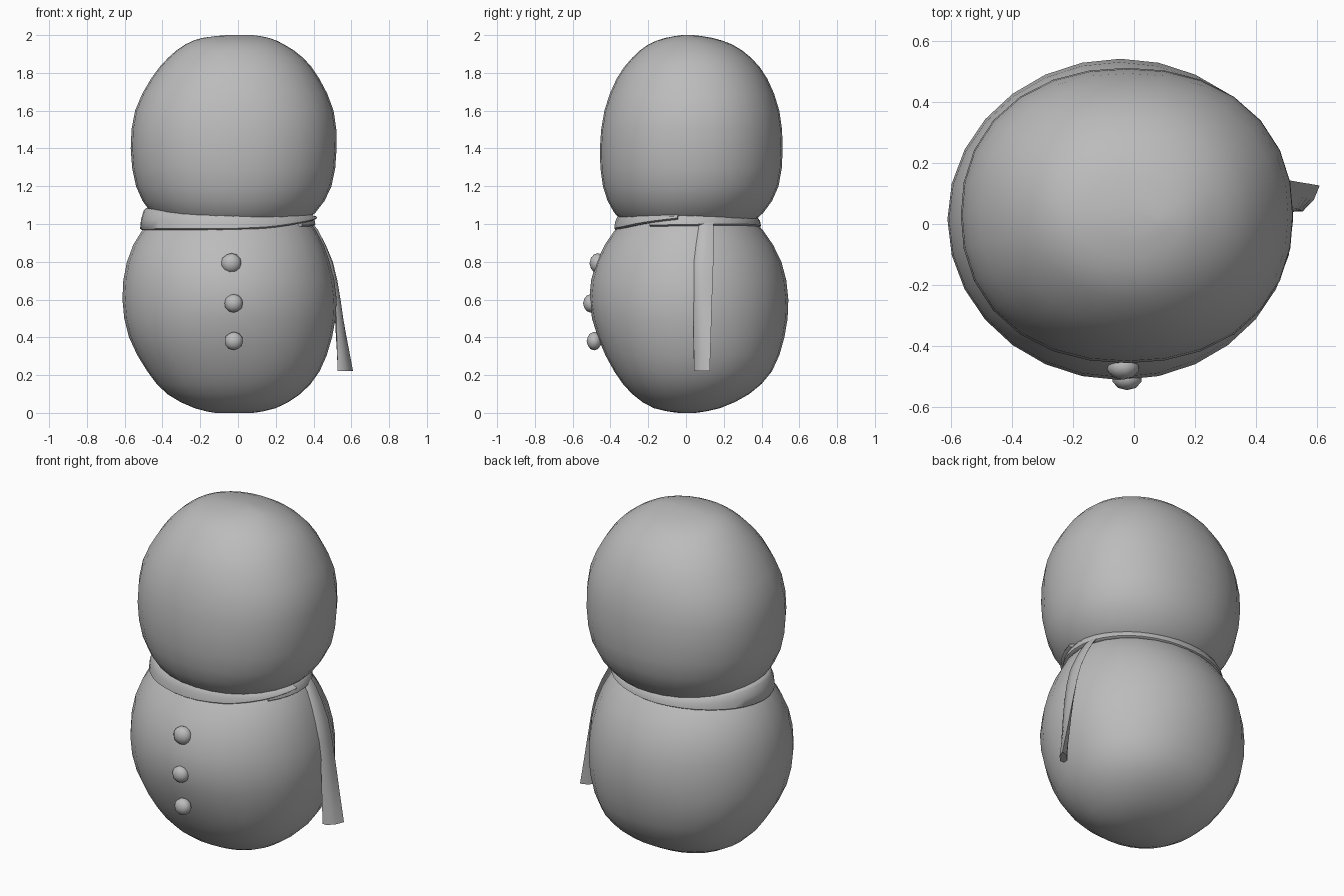
import bpy, bmesh
from math import sin, cos, pi, radians, copysign
from mathutils import Vector

cube = bpy.data.objects.get("Cube")
if cube:
    bpy.data.objects.remove(cube, do_unlink=True)

# One plain grey for everything
grey = bpy.data.materials.new("plain grey")
grey.use_nodes = True
GREY = (0.5, 0.5, 0.5, 1)
grey.diffuse_color = GREY
grey.node_tree.nodes["Principled BSDF"].inputs["Base Color"].default_value = GREY


def finish(name, bm, angle=45):
    """Turn a bmesh into a smooth-shaded object."""
    bmesh.ops.recalc_face_normals(bm, faces=bm.faces)
    mesh = bpy.data.meshes.new(name)
    bm.to_mesh(mesh)
    bm.free()
    mesh.materials.append(grey)
    obj = bpy.data.objects.new(name, mesh)
    bpy.context.collection.objects.link(obj)
    bpy.ops.object.select_all(action="DESELECT")
    obj.select_set(True)
    bpy.context.view_layer.objects.active = obj
    bpy.ops.object.shade_smooth_by_angle(angle=radians(angle))


def loft(name, loops, angle=45):
    """Skin a list of closed cross-sections and cap both ends."""
    bm = bmesh.new()
    rows = [[bm.verts.new(p) for p in loop] for loop in loops]
    n = len(rows[0])
    for a, b in zip(rows, rows[1:]):
        for i in range(n):
            j = (i + 1) % n
            bm.faces.new((a[i], a[j], b[j], b[i]))
    bm.faces.new(rows[0])
    bm.faces.new(rows[-1])
    finish(name, bm, angle)


def refine(rows):
    """Add a smooth in-between row after every row."""
    result = []
    for i in range(len(rows) - 1):
        p, a, b, q = rows[max(i - 1, 0)], rows[i], rows[i + 1], rows[min(i + 2, len(rows) - 1)]
        result += [a, tuple((9 * (v + w) - u - x) / 16 for u, v, w, x in zip(p, a, b, q))]
    return result + [rows[-1]]


def oval(z, left, right, front, back, power, sides=28):
    """Horizontal superellipse fitted between four limits."""
    cx, rx = (left + right) / 2, (right - left) / 2
    cy, ry = (front + back) / 2, (back - front) / 2
    loop = []
    for i in range(sides):
        c, s = cos(2 * pi * i / sides), sin(2 * pi * i / sides)
        r = (abs(c) ** power + abs(s) ** power) ** (-1 / power)
        loop.append((cx + rx * r * c, cy + ry * r * s, z))
    return loop


# Lower ball: height, left, right, front, back, squareness
body_limits = [
    (0.0, -0.12, 0.08, -0.04, 0.05, 2.2),
    (0.025, -0.23, 0.2, -0.17, 0.18, 2.2),
    (0.1, -0.375, 0.33, -0.285, 0.335, 2.2),
    (0.22, -0.48, 0.432, -0.38, 0.455, 2.2),
    (0.4, -0.577, 0.498, -0.467, 0.521, 2.1),
    (0.6, -0.612, 0.522, -0.512, 0.542, 2),
    (0.8, -0.588, 0.485, -0.475, 0.505, 2),
    (0.97, -0.505, 0.41, -0.375, 0.405, 2),
    (1.08, -0.36, 0.29, -0.26, 0.28, 2),
    (1.14, -0.12, 0.06, -0.08, 0.10, 2),
]
loft("body", [oval(*row) for row in refine(body_limits)])

# Upper ball
head_limits = [
    (0.94, -0.15, 0.11, -0.12, 0.14, 2.1),
    (0.98, -0.34, 0.29, -0.28, 0.30, 2.1),
    (1.06, -0.46, 0.41, -0.38, 0.41, 2.1),
    (1.2, -0.54, 0.495, -0.44, 0.49, 2.15),
    (1.4, -0.568, 0.522, -0.456, 0.512, 2.2),
    (1.6, -0.545, 0.506, -0.432, 0.494, 2.2),
    (1.77, -0.46, 0.43, -0.367, 0.43, 2.15),
    (1.88, -0.37, 0.345, -0.285, 0.345, 2.1),
    (1.95, -0.28, 0.245, -0.20, 0.245, 2.1),
    (1.985, -0.19, 0.165, -0.11, 0.14, 2),
    (2.0, -0.06, 0.08, -0.02, 0.04, 2),
]
loft("head", [oval(*row) for row in refine(head_limits)])

# Scarf: a band wound once around the neck, its end rising over the start
STEPS = 40
START, TURN = radians(-32), radians(384)
loops = []
for k in range(STEPS + 1):
    t = k / STEPS
    a = START + TURN * t
    c, s = cos(a), sin(a)
    lift = max(0, t - 0.86) / 0.14
    out = 0.008 * t + 0.006 * lift
    bottom = 0.967 + 0.022 * max(c, 0) + 0.014 * max(s, 0) + 0.035 * lift
    top = 1.058 + 0.027 * max(-c, 0) ** 3 - 0.008 * max(s, 0)
    middle = (bottom + top) / 2
    loop = []
    for grow, z in ((-0.09, bottom + 0.005), (-0.012, bottom), (-0.001, bottom + 0.008),
                    (-0.006, middle), (-0.02, top - 0.015), (-0.035, top), (-0.1, top - 0.01)):
        loop.append((-0.052 + (0.463 + out + grow) * c,
                     0.01 + (0.386 + out + grow) * s, z))
    loops.append(loop)
loft("scarf", loops, 60)

# Hanging scarf end: lens section, twisting outward as it drops
# (height, inner edge x and y, outer edge x and y, half thickness)
tail_rows = [
    (1.02, 0.365, 0.07, 0.365, 0.145, 0.015),
    (0.97, 0.41, 0.065, 0.41, 0.147, 0.015),
    (0.8, 0.483, 0.042, 0.492, 0.145, 0.017),
    (0.6, 0.515, 0.04, 0.538, 0.138, 0.018),
    (0.4, 0.523, 0.04, 0.575, 0.132, 0.021),
    (0.222, 0.527, 0.042, 0.609, 0.126, 0.024),
]
loops = []
for z, xi, yi, xo, yo, thick in refine(tail_rows):
    a, b = Vector((xi, yi, z)), Vector((xo, yo, z))
    across = b - a
    side = Vector((across.y, -across.x, 0)).normalized() * thick
    loops.append([a, a + across * 0.15 + side * 0.8, a + across * 0.6 + side * 0.8,
                  b, a + across * 0.7 - side * 0.8, a + across * 0.2 - side * 0.8])
loft("scarf_end", loops, 60)

# Buttons down the front
for name, x, y, z, r in (("top_button", -0.036, -0.467, 0.792, 0.055),
                         ("middle_button", -0.023, -0.505, 0.58, 0.05),
                         ("bottom_button", -0.022, -0.486, 0.38, 0.05)):
    bm = bmesh.new()
    bmesh.ops.create_icosphere(bm, subdivisions=2, radius=r)
    bmesh.ops.scale(bm, vec=(1, 0.8, 0.98), verts=bm.verts)
    bmesh.ops.translate(bm, vec=(x, y, z), verts=bm.verts)
    finish(name, bm, 60)
